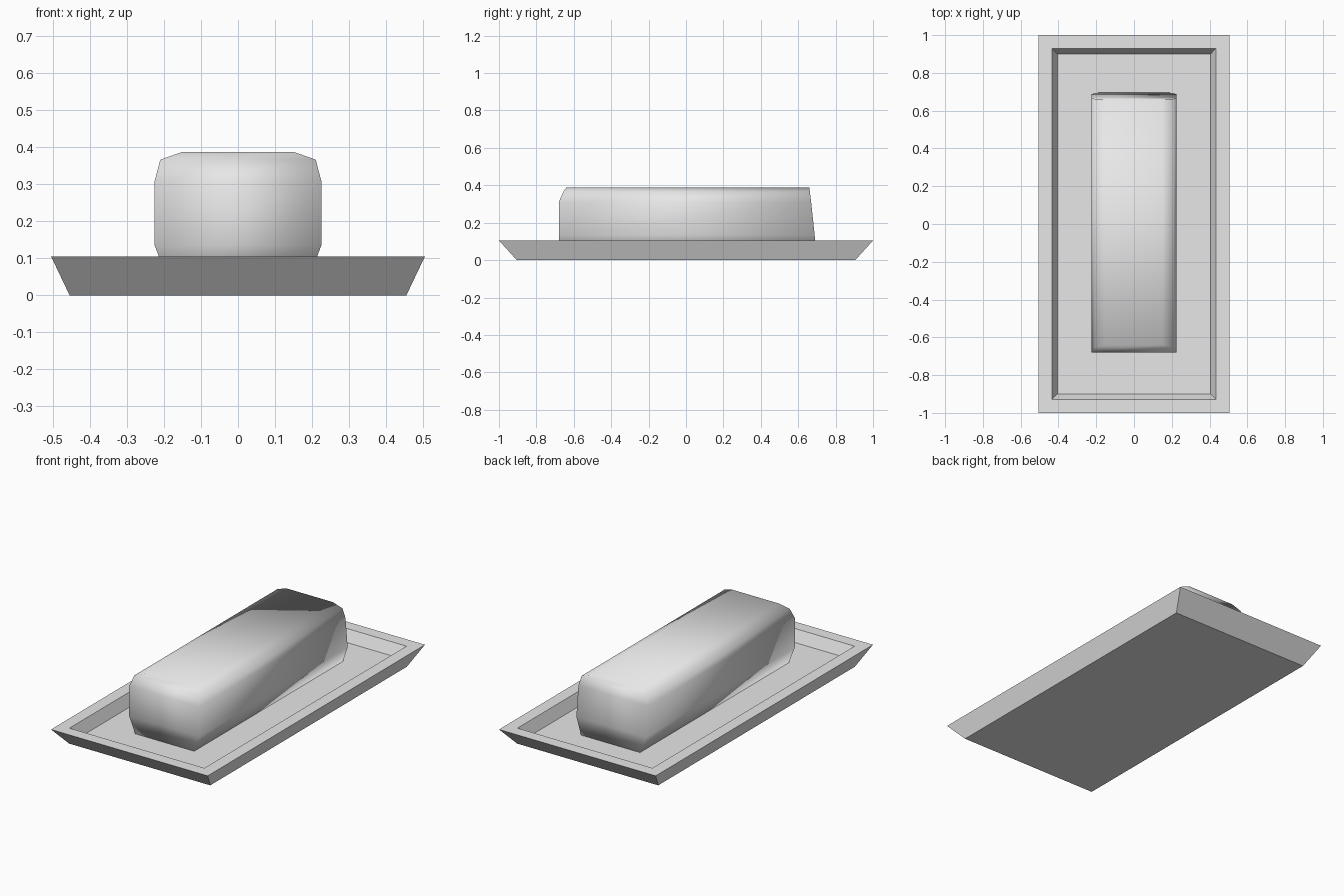
import bpy
import bmesh

cube = bpy.data.objects.get("Cube")
if cube:
    bpy.data.objects.remove(cube, do_unlink=True)


def make_material(name, rgb):
    mat = bpy.data.materials.new(name)
    mat.use_nodes = True
    colour = (*rgb, 1.0)
    mat.diffuse_color = colour
    mat.node_tree.nodes["Principled BSDF"].inputs["Base Color"].default_value = colour
    return mat


def stacked_rectangles(name, levels, mat, smooth=False):
    """Skin rectangles given as (z, half width, front y, back y) and cap both ends."""
    bm = bmesh.new()
    rings = []
    for z, w, front, back in levels:
        corners = [(-w, front), (w, front), (w, back), (-w, back)]
        rings.append([bm.verts.new((x, y, z)) for x, y in corners])
    for low, high in zip(rings, rings[1:]):
        for i in range(4):
            j = (i + 1) % 4
            bm.faces.new((low[i], low[j], high[j], high[i]))
    bm.faces.new(rings[0][::-1])
    bm.faces.new(rings[-1])
    for face in bm.faces:
        face.smooth = smooth
    mesh = bpy.data.meshes.new(name)
    bm.to_mesh(mesh)
    bm.free()
    mesh.materials.append(mat)
    obj = bpy.data.objects.new(name, mesh)
    bpy.context.collection.objects.link(obj)
    return obj


grey = make_material("light grey", (0.8, 0.8, 0.8))

# Flared tray: underside, outer rim, inner rim, sunken floor
stacked_rectangles("tray", [
    (0.0, 0.455, -0.905, 0.905),
    (0.105, 0.505, -1.0, 1.0),
    (0.105, 0.435, -0.93, 0.93),
    (0.04, 0.405, -0.90, 0.90),
], grey)

# Soft block resting in the tray, with rounded shoulders and a slanted back end
stacked_rectangles("butter_block", [
    (0.04, 0.19, -0.675, 0.695),
    (0.135, 0.225, -0.68, 0.688),
    (0.31, 0.225, -0.68, 0.669),
    (0.367, 0.21, -0.655, 0.662),
    (0.388, 0.15, -0.64, 0.66),
], grey, smooth=True)
